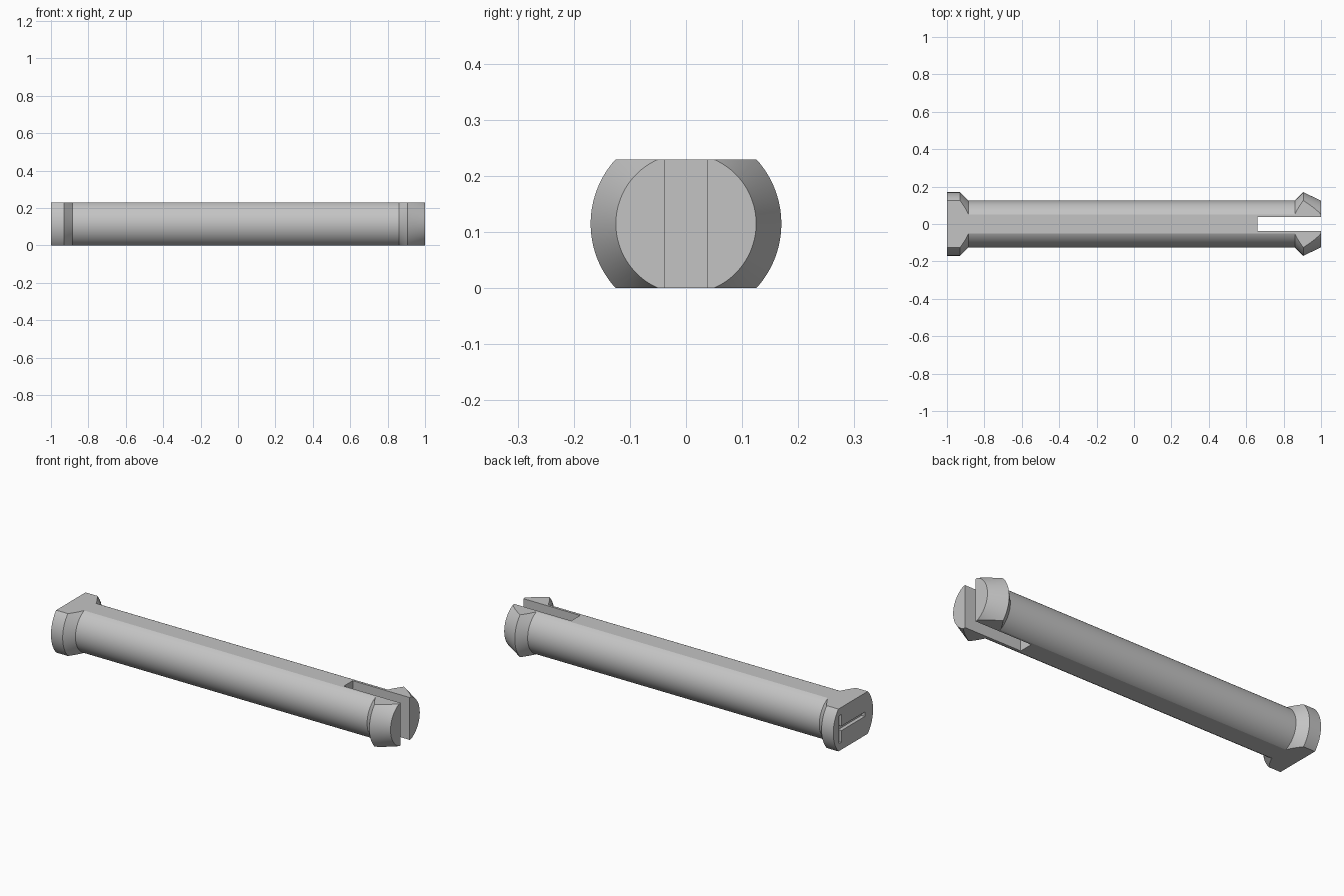
import bpy, bmesh, math
from mathutils import Vector, Matrix

cube = bpy.data.objects.get("Cube")
if cube:
    bpy.data.objects.remove(cube, do_unlink=True)

HALF = 0.1145      # half height between the two flats
SHAFT_R = 0.125
HEAD_R = 0.17
SEGMENTS = 96

gray = bpy.data.materials.new("light gray plastic")
gray.use_nodes = True
color = (0.55, 0.55, 0.55, 1)
gray.diffuse_color = color
gray.node_tree.nodes["Principled BSDF"].inputs["Base Color"].default_value = color


def add_object(name, bm):
    bmesh.ops.recalc_face_normals(bm, faces=bm.faces[:])
    mesh = bpy.data.meshes.new(name)
    bm.to_mesh(mesh)
    bm.free()
    mesh.materials.append(gray)
    obj = bpy.data.objects.new(name, mesh)
    bpy.context.collection.objects.link(obj)
    return obj


def turned_pin(name, profile):
    """Lathe (x, radius) stations around the long axis, then trim the flats."""
    bm = bmesh.new()
    rings = []
    for x, r in profile:
        rings.append([bm.verts.new((x, r * math.cos(a), r * math.sin(a)))
                      for a in (math.tau * (i + 0.5) / SEGMENTS for i in range(SEGMENTS))])
    for a, b in zip(rings, rings[1:]):
        for i in range(SEGMENTS):
            j = (i + 1) % SEGMENTS
            bm.faces.new((a[i], a[j], b[j], b[i]))
    bm.faces.new(rings[0])
    bm.faces.new(rings[-1])
    # Top and bottom flats
    for side in (1, -1):
        cut = bmesh.ops.bisect_plane(
            bm, geom=bm.verts[:] + bm.edges[:] + bm.faces[:],
            plane_co=(0, 0, side * HALF), plane_no=(0, 0, side), clear_outer=True)
        rim = [e for e in cut["geom_cut"] if isinstance(e, bmesh.types.BMEdge)]
        bmesh.ops.contextual_create(bm, geom=rim)
    bmesh.ops.translate(bm, verts=bm.verts[:], vec=(0, 0, HALF))
    return add_object(name, bm)


def cut_box(target, low, high):
    """Subtract an axis-aligned box."""
    low, high = Vector(low), Vector(high)
    bm = bmesh.new()
    bmesh.ops.create_cube(bm, size=1, matrix=Matrix.Translation((low + high) / 2)
                          @ Matrix.Diagonal((*(high - low), 1)))
    cutter = add_object("cutter", bm)
    cutter.hide_render = True
    mod = target.modifiers.new("cut", "BOOLEAN")
    mod.operation = "DIFFERENCE"
    mod.solver = "EXACT"
    mod.object = cutter
    bpy.context.view_layer.objects.active = target
    bpy.ops.object.modifier_apply(modifier=mod.name)
    bpy.data.objects.remove(cutter, do_unlink=True)


# Shaft with flanged head at one end and snap barbs at the other
pin = turned_pin("snap_pin", [
    (-1, HEAD_R), (-0.93, HEAD_R), (-0.885, SHAFT_R),
    (0.86, SHAFT_R), (0.905, HEAD_R), (1, SHAFT_R)])

# Slot that splits the barbed end into two prongs
cut_box(pin, (0.66, -0.038, -0.1), (1.1, 0.038, 0.4))

# Shallow crossing key grooves in the head's end face
cut_box(pin, (-1.1, 0.1, 0.04), (-0.98, 0.122, 0.19))
cut_box(pin, (-1.1, -0.1, 0.103), (-0.98, 0.11, 0.127))

# Smooth the round surfaces, keep the flats and edges crisp
bpy.ops.object.select_all(action="DESELECT")
pin.select_set(True)
bpy.context.view_layer.objects.active = pin
bpy.ops.object.shade_smooth_by_angle(angle=math.radians(15))
